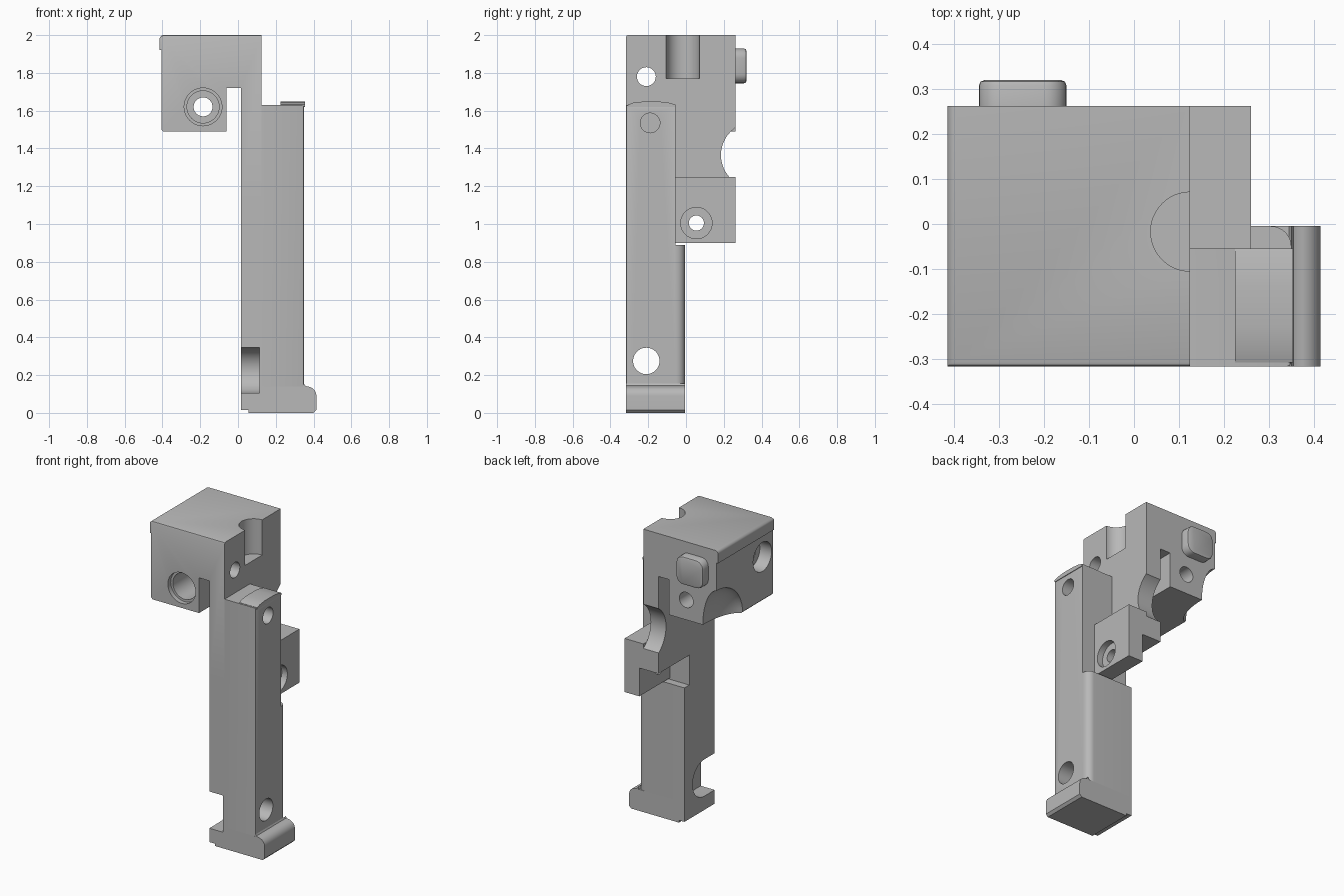
import bpy, bmesh, math
from mathutils import Matrix, Vector

cube = bpy.data.objects.get("Cube")
if cube:
    bpy.data.objects.remove(cube, do_unlink=True)

grey = bpy.data.materials.new("machined grey")
grey.use_nodes = True
grey.diffuse_color = (0.48, 0.48, 0.48, 1)
grey.node_tree.nodes["Principled BSDF"].inputs["Base Color"].default_value = (0.48, 0.48, 0.48, 1)

FRONT, BACK = -0.317, 0.262
# Axis -> function placing a 2D profile point at a given depth
PLACE = {
    "x": lambda a, b, d: (d, a, b),
    "y": lambda a, b, d: (a, d, b),
    "z": lambda a, b, d: (a, b, d),
}
parts = []


def finish(name, bm):
    bmesh.ops.recalc_face_normals(bm, faces=bm.faces)
    mesh = bpy.data.meshes.new(name)
    bm.to_mesh(mesh)
    bm.free()
    mesh.materials.append(grey)
    obj = bpy.data.objects.new(name, mesh)
    bpy.context.collection.objects.link(obj)
    return obj


def prism(name, axis, points, start, end, soft=None, width=0.01):
    """Extrude a profile along an axis; bevel edges whose midpoint passes soft."""
    bm = bmesh.new()
    put = PLACE[axis]
    face = bm.faces.new([bm.verts.new(put(a, b, start)) for a, b in points])
    new = bmesh.ops.extrude_face_region(bm, geom=[face])["geom"]
    shift = Vector(put(0, 0, end - start))
    bmesh.ops.translate(bm, vec=shift, verts=[v for v in new if isinstance(v, bmesh.types.BMVert)])
    bmesh.ops.recalc_face_normals(bm, faces=bm.faces)
    if soft:
        edges = [e for e in bm.edges if soft((e.verts[0].co + e.verts[1].co) / 2)]
        bmesh.ops.bevel(bm, geom=edges, offset=width, segments=2, profile=0.5, affect="EDGES")
    return finish(name, bm)


def part(*args, **kw):
    obj = prism(*args, **kw)
    parts.append(obj)
    return obj


def arc(ca, cb, r, start, end, steps=8):
    angles = [math.radians(start + (end - start) * i / steps) for i in range(steps + 1)]
    return [(ca + r * math.cos(t), cb + r * math.sin(t)) for t in angles]


def box(a0, a1, b0, b1):
    return [(a0, b0), (a1, b0), (a1, b1), (a0, b1)]


def cut(cutter, *targets):
    cutter.hide_render = True
    for obj in targets:
        mod = obj.modifiers.new("cut", "BOOLEAN")
        mod.operation, mod.solver, mod.object = "DIFFERENCE", "EXACT", cutter
        bpy.context.view_layer.objects.active = obj
        bpy.ops.object.modifier_apply(modifier=mod.name)
    bpy.data.objects.remove(cutter, do_unlink=True)


def bore(axis, a, b, r, start, end, *targets):
    circle = arc(a, b, r, 0, 352.5, 47)
    cut(prism("bore_cutter", axis, circle, start, end), *targets)


# Head block with slot, side lip and the rib running down behind the column
head = part(
    "head", "y",
    [(-0.395, 1.49), (-0.06, 1.49), (-0.06, 1.72), (0.015, 1.72), (0.015, 1.085),
     (0.125, 1.085), (0.125, 2)] + arc(-0.395, 1.98, 0.02, 90, 180, 5)
    + [(-0.415, 1.92), (-0.405, 1.92), (-0.405, 1.5)],
    FRONT, BACK,
    soft=lambda m: m.y < FRONT + 0.001 and m.z > 1.99)

# Upright column, its stepped upper half and its thicker lower back
column = part(
    "column", "y",
    [(0.015, 0.14), (0.35, 0.14), (0.35, 1.63), (0.125, 1.63), (0.125, 1.085), (0.015, 1.085)],
    FRONT, -0.055,
    soft=lambda m: m.x > 0.34 and (m.y < FRONT + 0.001 or m.z > 1.62))
column_back = part(
    "column_back", "z",
    [(0.015, -0.055), (0.35, -0.055)] + arc(0.305, -0.05, 0.045, 0, 90) + [(0.015, -0.005)],
    0.14, 0.89)

# Arched cap on the column top
column_cap = part(
    "column_cap", "x",
    [(-0.308, 1.62), (-0.055, 1.62), (-0.055, 1.632), (-0.09, 1.642), (-0.14, 1.648),
     (-0.23, 1.648), (-0.28, 1.642), (-0.308, 1.632)],
    0.225, 0.354)

# Foot with a rounded toe and a shallow sole step
foot = part(
    "foot", "y",
    [(0.015, 0.015), (0.055, 0.015), (0.055, 0), (0.40, 0), (0.415, 0.015)]
    + arc(0.365, 0.09, 0.05, 0, 90) + [(0.355, 0.145), (0.35, 0.155), (0.345, 0.14), (0.015, 0.14)],
    FRONT, -0.005)

# Rear clamp block with a hanging lug
clamp = part(
    "clamp_block", "y",
    [(0.125, 1.25), (0.26, 1.25), (0.26, 0.9), (0.154, 0.9), (0.154, 1.085), (0.125, 1.085)],
    -0.055, BACK)

# Rounded square peg on the rear of the head
peg_x, peg_z, peg_r = -0.2475, 1.837, 0.05
corners = []
for sx, sz, start in ((1, 1, 0), (-1, 1, 90), (-1, -1, 180), (1, -1, 270)):
    corners += arc(peg_x + sx * 0.0475, peg_z + sz * 0.042, peg_r, start, start + 90, 6)
part("rear_peg", "y", corners, BACK - 0.01, 0.32, soft=lambda m: m.y > 0.319, width=0.012)

# Stepped bore through the head, front to back
bore("y", -0.185, 1.62, 0.10, -0.4, FRONT + 0.03, head)
bore("y", -0.185, 1.62, 0.085, -0.4, -0.06, head)
bore("y", -0.185, 1.62, 0.05, -0.4, 0.4, head)

# Cross bore through the head with a counterbore on the right
bore("x", -0.21, 1.78, 0.05, -0.5, 0.3, head)
bore("x", -0.21, 1.78, 0.095, -0.5, -0.32, head)

# Half-round pocket in the top edge and half-round bite in the rear rib
bore("z", 0.125, -0.017, 0.088, 1.77, 2.1, head)
bore("x", 0.36, 1.365, 0.175, -0.03, 0.127, head)

# Hollowed lower rear corner of the head
bm = bmesh.new()
bmesh.ops.create_uvsphere(
    bm, u_segments=48, v_segments=24, radius=1,
    matrix=Matrix.Translation((-0.415, BACK, 1.49)) @ Matrix.Diagonal((0.11, 0.27, 0.25, 1)))
cut(finish("corner_cutter", bm), head)

# Column holes: blind upper, through lower, and the open pocket on the right
bore("x", -0.19, 1.535, 0.052, 0.27, 0.5, column)
bore("x", -0.21, 0.275, 0.07, -0.1, 0.5, column)
pocket = [(-0.4, 0.105)] + arc(-0.21, 0.225, 0.12, -90, 90, 24) + [(-0.4, 0.345)]
cut(prism("pocket_cutter", "x", pocket, -0.1, 0.115), column, foot)

# Counterbored hole in the clamp lug
bore("x", 0.055, 1.005, 0.083, 0.22, 0.4, clamp)
bore("x", 0.055, 1.005, 0.04, 0, 0.4, clamp)

# Smooth round surfaces, keep machined edges crisp
bpy.ops.object.select_all(action="DESELECT")
for obj in parts:
    obj.select_set(True)
bpy.context.view_layer.objects.active = head
bpy.ops.object.shade_smooth_by_angle(angle=math.radians(30))
